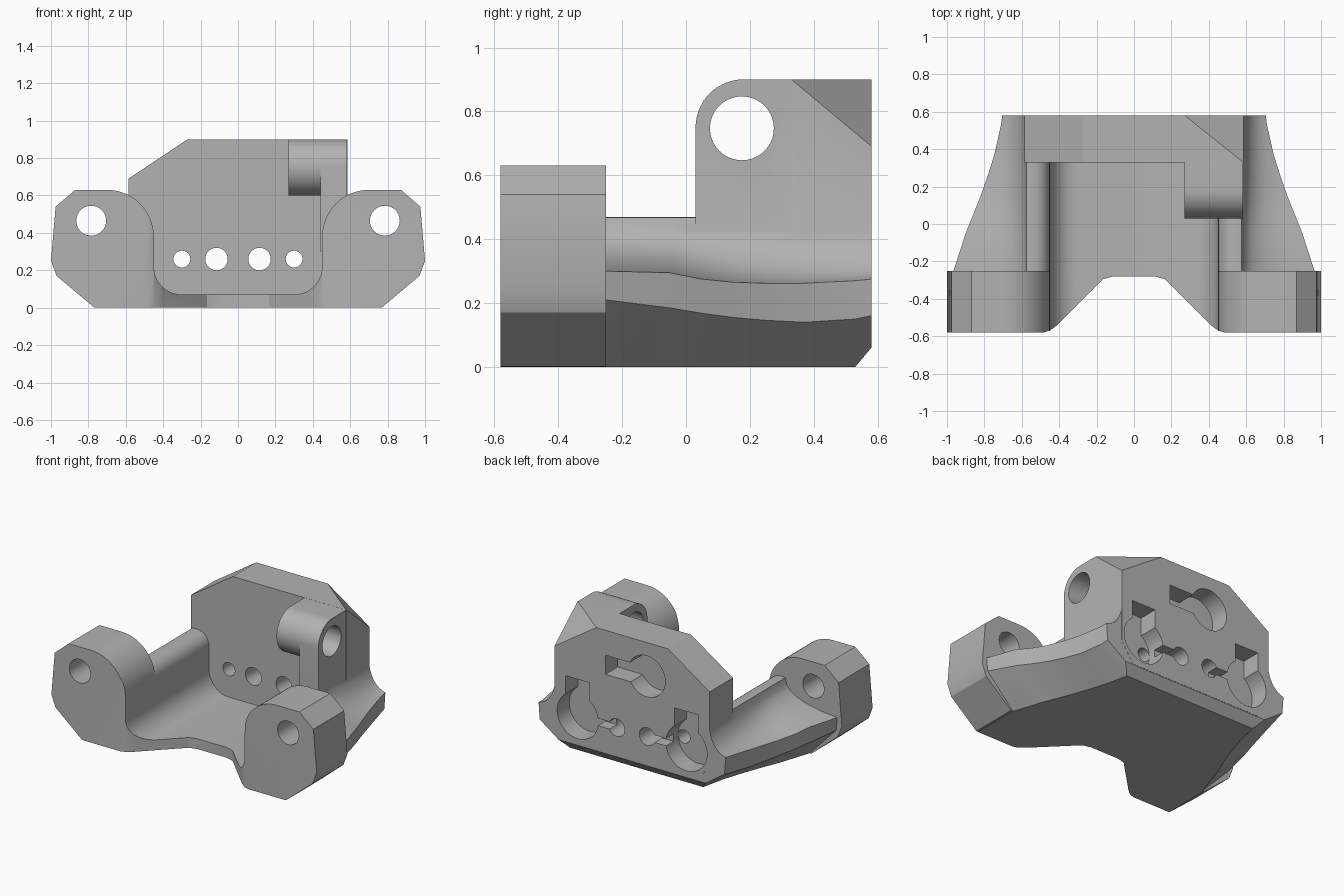
import bpy, bmesh
from math import sin, cos, pi, radians

cube = bpy.data.objects.get("Cube")
if cube:
    bpy.data.objects.remove(cube, do_unlink=True)

grey = bpy.data.materials.new("plain grey")
grey.use_nodes = True
GREY = (0.45, 0.45, 0.45, 1)
grey.diffuse_color = GREY
grey.node_tree.nodes["Principled BSDF"].inputs["Base Color"].default_value = GREY


def loft(name, rings):
    """Closed solid through a list of rings with equal point counts."""
    bm = bmesh.new()
    rows = [[bm.verts.new(p) for p in ring] for ring in rings]
    n = len(rows[0])
    for a, b in zip(rows, rows[1:]):
        for i in range(n):
            j = (i + 1) % n
            bm.faces.new((a[i], a[j], b[j], b[i]))
    bm.faces.new(rows[0])
    bm.faces.new(rows[-1][::-1])
    bmesh.ops.recalc_face_normals(bm, faces=bm.faces)
    me = bpy.data.meshes.new(name)
    bm.to_mesh(me)
    bm.free()
    me.materials.append(grey)
    ob = bpy.data.objects.new(name, me)
    bpy.context.collection.objects.link(ob)
    return ob


def prism(name, pts, axis, lo, hi):
    """Extrude a 2D outline along the named axis."""
    place = {"x": lambda p, t: (t, p[0], p[1]),
             "y": lambda p, t: (p[0], t, p[1]),
             "z": lambda p, t: (p[0], p[1], t)}[axis]
    return loft(name, [[place(p, t) for p in pts] for t in (lo, hi)])


def arc(cx, cy, r, a0, a1, n=12):
    return [(cx + r * cos(radians(a0 + (a1 - a0) * i / n)),
             cy + r * sin(radians(a0 + (a1 - a0) * i / n))) for i in range(n + 1)]


def disc(cx, cy, r, n=40):
    return arc(cx, cy, r, 0, 360 - 360 / n, n - 1)


def rect(x0, x1, y0, y1):
    return [(x0, y0), (x1, y0), (x1, y1), (x0, y1)]


def combine(target, other, op):
    mod = target.modifiers.new(op, "BOOLEAN")
    mod.operation, mod.object, mod.solver = op, other, "EXACT"
    bpy.context.view_layer.objects.active = target
    bpy.ops.object.modifier_apply(modifier=mod.name)
    bpy.data.objects.remove(other, do_unlink=True)


def flip(pts, s):
    return [(s * x, z) for x, z in pts]


# Channel: (y, half width, upper edge, lower edge, underside height)
STATIONS = [(-0.58, 0.965, 0.25, 0.175, 0), (-0.25, 0.965, 0.30, 0.21, 0),
            (-0.05, 0.90, 0.295, 0.185, 0), (0.05, 0.86, 0.275, 0.168, 0),
            (0.15, 0.82, 0.265, 0.155, 0), (0.25, 0.785, 0.262, 0.146, 0),
            (0.37, 0.747, 0.262, 0.14, 0), (0.53, 0.711, 0.27, 0.15, 0),
            (0.58, 0.705, 0.275, 0.16, 0.06)]


def channel_ring(y, e, upper, lower, base):
    half = arc(0.30, 0.22, 0.15, -90, 0, 10)
    half += arc(0.54, 0.38, 0.09, 180, 90, 6) + [(0.575, 0.468)]
    # concave flank sweeping out to the edge
    for i in range(9):
        t = i / 8
        x = (1 - t) ** 2 * 0.585 + 2 * t * (1 - t) * (0.60 + 0.12 * (e - 0.6)) + t * t * e
        z = (1 - t) ** 2 * 0.42 + 2 * t * (1 - t) * (upper + 0.02) + t * t * upper
        half.append((x, z))
    half += [(e - 0.008, lower), (e - 0.21 + base, base)]
    return [(x, y, z) for x, z in half + flip(half[::-1], -1)]


bracket = loft("bracket", [channel_ring(*s) for s in STATIONS])

# Front ears
ear = [(0.40, 0.002), (0.77, 0.002), (0.97, 0.17), (1.0, 0.25), (0.975, 0.54),
       (0.87, 0.63)] + arc(0.70, 0.38, 0.25, 90, 180, 14) + arc(0.30, 0.22, 0.15, 0, -45, 5)
for s in (1, -1):
    combine(bracket, prism("ear", flip(ear, s), "y", -0.581, -0.25), "UNION")

# Back plate
plate = [(-0.585, 0.2), (-0.5, 0.05), (0.5, 0.05), (0.585, 0.2),
         (0.585, 0.9), (-0.27, 0.9), (-0.585, 0.69)]
plate[1:3] = [(-0.5, 0.065), (0.5, 0.065)]
combine(bracket, prism("back_plate", plate, "y", 0.33, 0.581), "UNION")

# Side lug: full height outer web and shorter inner barrel
cap = arc(0.175, 0.75, 0.145, 90, 180, 16)
web = [(0.45, 0.3), (0.45, 0.895)] + cap + [(0.03, 0.3)]
combine(bracket, prism("lug_web", web, "x", 0.442, 0.584), "UNION")
barrel = [(0.45, 0.6), (0.45, 0.899)] + arc(0.18, 0.75, 0.15, 90, 270, 28)
combine(bracket, prism("lug_barrel", barrel, "x", 0.27, 0.583), "UNION")

# Bevelled rear corner above the lug
corner, legs = (0.585, 0.581, 0.9), (0.315, 0.251, 0.21)
apex = [c + 0.1 * l for c, l in zip(corner, legs)]
tips = [tuple(a - (1.3 * legs[k] if i == k else 0) for i, a in enumerate(apex)) for k in range(3)]
bm = bmesh.new()
for p in tips + [apex]:
    bm.verts.new(p)
bmesh.ops.convex_hull(bm, input=bm.verts)
me = bpy.data.meshes.new("corner_cut")
bm.to_mesh(me)
bm.free()
me.materials.append(grey)
corner_cut = bpy.data.objects.new("corner_cut", me)
bpy.context.collection.objects.link(corner_cut)
combine(bracket, corner_cut, "DIFFERENCE")

# Notch in the front of the floor
side = [(0.52, -0.7), (0.50, -0.585), (0.45, -0.57), (0.41, -0.54), (0.20, -0.33),
        (0.165, -0.295), (0.11, -0.28)]
notch = side + flip(side[::-1], -1)
combine(bracket, prism("front_notch", notch, "z", -0.1, 1), "DIFFERENCE")

# Lug pin hole
combine(bracket, prism("pin_hole", disc(0.175, 0.747, 0.1), "x", 0.2, 0.7), "DIFFERENCE")

# Ear holes, screw pockets with entry slots, and wire holes
for s in (1, -1):
    cuts = [("ear_hole", disc(0.785, 0.465, 0.08), -0.7, -0.2),
            ("pocket", disc(0.41, 0.26, 0.155), 0.45, 0.7),
            ("pocket_slot", rect(0.32, 0.50, 0.36, 0.51), 0.45, 0.7),
            ("wire_groove", rect(0.11, 0.32, 0.235, 0.285), 0.5, 0.7),
            ("inner_hole", disc(0.115, 0.26, 0.06), 0.2, 0.7),
            ("outer_hole", disc(0.30, 0.26, 0.045), 0.2, 0.7)]
    for name, pts, lo, hi in cuts:
        combine(bracket, prism(name, flip(pts, s), "y", lo, hi), "DIFFERENCE")

# Upper round pocket and its side slot
combine(bracket, prism("upper_pocket", disc(-0.11, 0.67, 0.14), "y", 0.45, 0.7), "DIFFERENCE")
combine(bracket, prism("upper_slot", rect(-0.1, 0.2, 0.6, 0.73), "y", 0.45, 0.7), "DIFFERENCE")

bpy.ops.object.select_all(action="DESELECT")
bracket.select_set(True)
bpy.context.view_layer.objects.active = bracket
bpy.ops.object.shade_smooth_by_angle(angle=radians(28))
